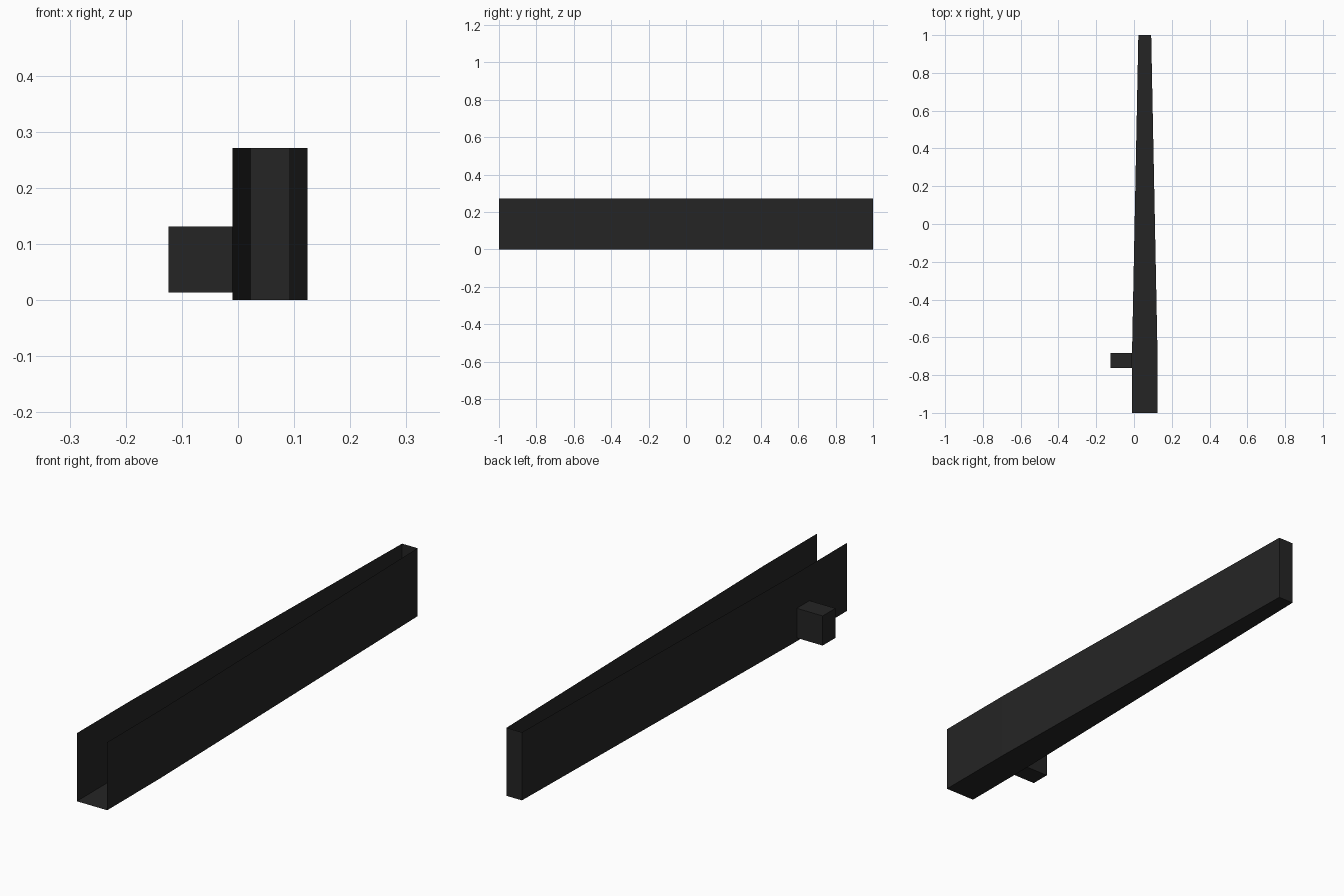
import bpy, bmesh
from mathutils import Matrix

if "Cube" in bpy.data.objects:
    bpy.data.objects.remove(bpy.data.objects["Cube"])

dark = bpy.data.materials.new("charcoal black")
dark.diffuse_color = (0.018, 0.018, 0.018, 1)
dark.use_nodes = True
dark.node_tree.nodes["Principled BSDF"].inputs["Base Color"].default_value = dark.diffuse_color


def add_object(name, bm):
    bmesh.ops.recalc_face_normals(bm, faces=bm.faces[:])
    mesh = bpy.data.meshes.new(name)
    bm.to_mesh(mesh)
    bm.free()
    mesh.materials.append(dark)
    obj = bpy.data.objects.new(name, mesh)
    bpy.context.collection.objects.link(obj)
    return obj


# Tapered channel: thin sheet walls, open on top and at the front end
CENTRE, HEIGHT = 0.057, 0.271
stations = [(-1.0, 0.067), (-0.66, 0.067), (1.0, 0.034)]  # y, half width
bm = bmesh.new()
rings = []
for y, half in stations:
    profile = [(-half, HEIGHT), (-half, 0), (half, 0), (half, HEIGHT)]
    rings.append([bm.verts.new((CENTRE + x, y, z)) for x, z in profile])
for a, b in zip(rings, rings[1:]):
    for i in range(3):
        bm.faces.new((a[i], a[i + 1], b[i + 1], b[i]))
bm.faces.new(rings[-1])  # closed back end
add_object("tapered_channel", bm)

# Side block, open where it meets the channel wall
x0, x1, y0, y1, z0, z1 = -0.124, -0.01, -0.763, -0.683, 0.013, 0.131
bm = bmesh.new()
bmesh.ops.create_cube(bm, size=1, matrix=(
    Matrix.Translation(((x0 + x1) / 2, (y0 + y1) / 2, (z0 + z1) / 2))
    @ Matrix.Diagonal((x1 - x0, y1 - y0, z1 - z0, 1))))
bm.normal_update()
bmesh.ops.delete(bm, geom=[f for f in bm.faces if f.normal.x > 0.9], context='FACES')
add_object("side_block", bm)
